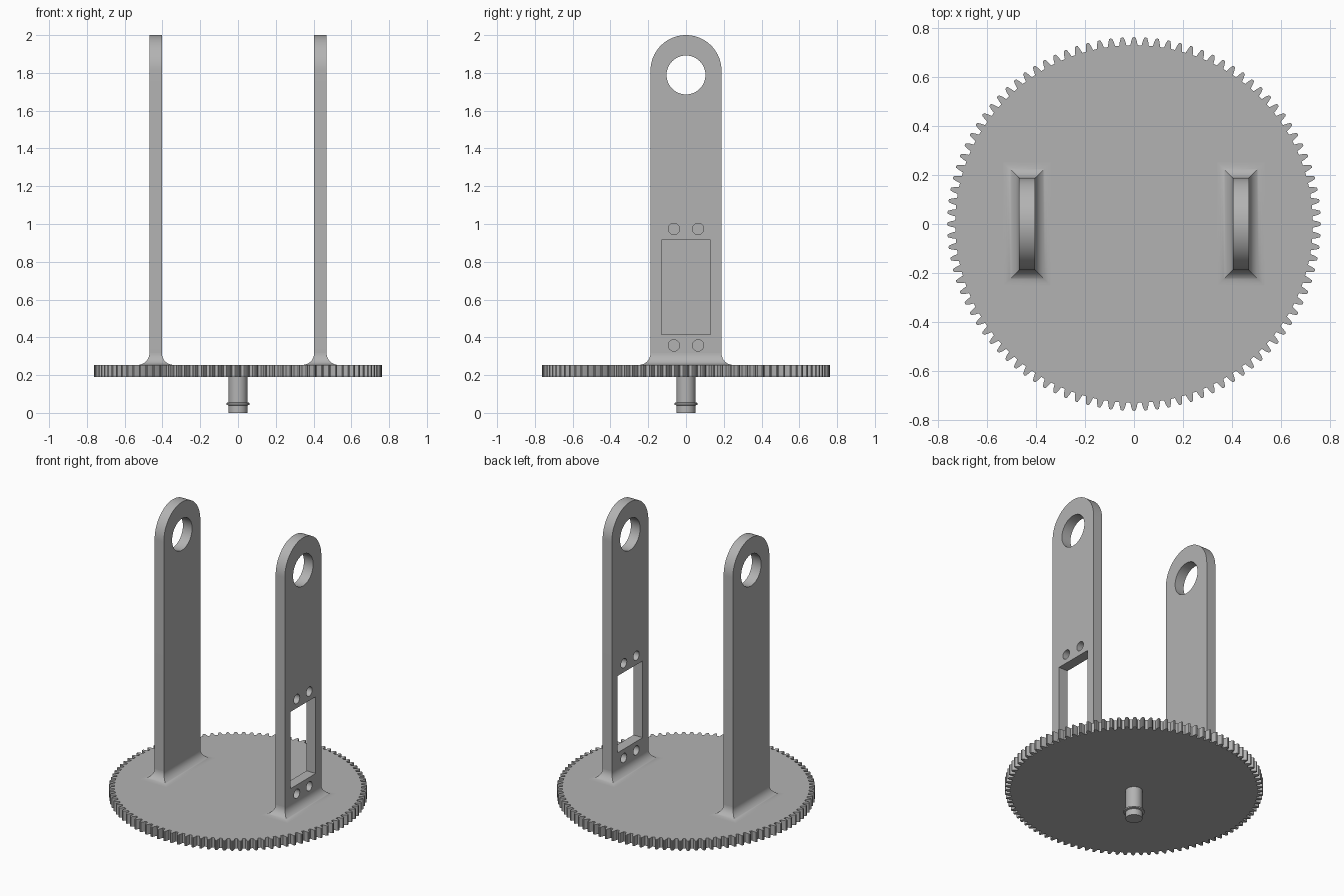
import bpy, bmesh
from math import sin, cos, pi, radians

if "Cube" in bpy.data.objects:
    bpy.data.objects.remove(bpy.data.objects["Cube"])

GREY = (0.45, 0.45, 0.45, 1)
grey = bpy.data.materials.new("plain grey")
grey.use_nodes = True
grey.diffuse_color = GREY
grey.node_tree.nodes["Principled BSDF"].inputs["Base Color"].default_value = GREY

DISC_BOTTOM, DISC_TOP = 0.19, 0.254
ARM_X, ARM_THICK, ARM_HALF = 0.436, 0.066, 0.188


def finish(name, bm, angle=30):
    """Turn a bmesh into a shaded grey object."""
    bmesh.ops.remove_doubles(bm, verts=bm.verts, dist=1e-5)
    bmesh.ops.recalc_face_normals(bm, faces=bm.faces)
    mesh = bpy.data.meshes.new(name)
    bm.to_mesh(mesh)
    bm.free()
    mesh.materials.append(grey)
    obj = bpy.data.objects.new(name, mesh)
    bpy.context.collection.objects.link(obj)
    bpy.ops.object.select_all(action='DESELECT')
    obj.select_set(True)
    bpy.context.view_layer.objects.active = obj
    bpy.ops.object.shade_smooth_by_angle(angle=radians(angle))
    return obj


def plate(name, outlines, thickness, angle=30):
    """Extrude flat outlines; inner outlines become holes."""
    curve = bpy.data.curves.new(name + " outline", 'CURVE')
    curve.dimensions, curve.fill_mode = '2D', 'BOTH'
    curve.extrude = thickness / 2
    for points in outlines:
        spline = curve.splines.new('POLY')
        spline.points.add(len(points) - 1)
        for p, (u, v) in zip(spline.points, points):
            p.co = (u, v, 0, 1)
        spline.use_cyclic_u = True
    temp = bpy.data.objects.new(name + " outline", curve)
    bpy.context.collection.objects.link(temp)
    evaluated = temp.evaluated_get(bpy.context.evaluated_depsgraph_get())
    mesh = bpy.data.meshes.new_from_object(evaluated)
    bm = bmesh.new()
    bm.from_mesh(mesh)
    bpy.data.objects.remove(temp)
    bpy.data.meshes.remove(mesh)
    return finish(name, bm, angle)


def loft(name, rings, caps):
    """Join a stack of matching closed rings."""
    bm = bmesh.new()
    loops = [[bm.verts.new(p) for p in ring] for ring in rings]
    for a, b in zip(loops, loops[1:]):
        for i in range(len(a)):
            j = (i + 1) % len(a)
            bm.faces.new((a[i], a[j], b[j], b[i]))
    if caps:
        bm.faces.new(loops[0])
        bm.faces.new(loops[-1])
    return finish(name, bm)


def circle(u, v, r, n=48, sweep=2 * pi):
    steps = n if sweep == 2 * pi else n - 1
    return [(u + r * cos(sweep * i / steps), v + r * sin(sweep * i / steps)) for i in range(n)]


# Toothed disc: each tooth is a tapered bump given as (pitch fraction, radius)
TEETH = 100
TOOTH = [(-0.32, 0.729), (-0.25, 0.744), (-0.13, 0.760), (0, 0.762),
         (0.13, 0.760), (0.25, 0.744), (0.32, 0.729)]
gear_outline = [(r * cos(2 * pi * (t + f) / TEETH), r * sin(2 * pi * (t + f) / TEETH))
                for t in range(TEETH) for f, r in TOOTH]
gear = plate("toothed_disc", [gear_outline], DISC_TOP - DISC_BOTTOM)
gear.location.z = (DISC_TOP + DISC_BOTTOM) / 2

# Arms: round-topped plates with an eye; the left one has a window and screw holes
arm = [(-ARM_HALF, DISC_TOP - 0.01), (ARM_HALF, DISC_TOP - 0.01)]
arm += circle(0, 2 - ARM_HALF, ARM_HALF, 41, pi)
eye = circle(0, 1.789, 0.103)
window = [(-0.13, 0.415), (0.13, 0.415), (0.13, 0.915), (-0.13, 0.915)]
screws = [circle(u, v, 0.03, 32) for u in (-0.064, 0.064) for v in (0.357, 0.974)]

FILLET = 0.062
for side, sign, holes in (("left", 1, [eye, window] + screws), ("right", -1, [eye])):
    x = sign * ARM_X
    obj = plate(side + "_arm", [arm] + holes, ARM_THICK)
    obj.rotation_euler = (pi / 2, 0, pi / 2)
    obj.location.x = x

    # Concave flare around the foot of the arm, mitred at the corners
    rings = []
    for i in range(13):
        a = i / 12 * pi / 2
        d, z = FILLET * (1 - sin(a)), DISC_TOP + FILLET * (1 - cos(a))
        w, h = ARM_THICK / 2 + d, ARM_HALF + d
        rings.append([(x - w, -h, z), (x + w, -h, z), (x + w, h, z), (x - w, h, z)])
    loft(side + "_arm_flare", rings, False)

# Pivot shaft under the disc, with a retaining collar
shaft = [(0.05, 0), (0.05, 0.04), (0.062, 0.043), (0.062, 0.052),
         (0.05, 0.056), (0.05, DISC_BOTTOM + 0.01)]
loft("pivot_shaft", [[(u, v, z) for u, v in circle(0, 0, r)] for r, z in shaft], True)
